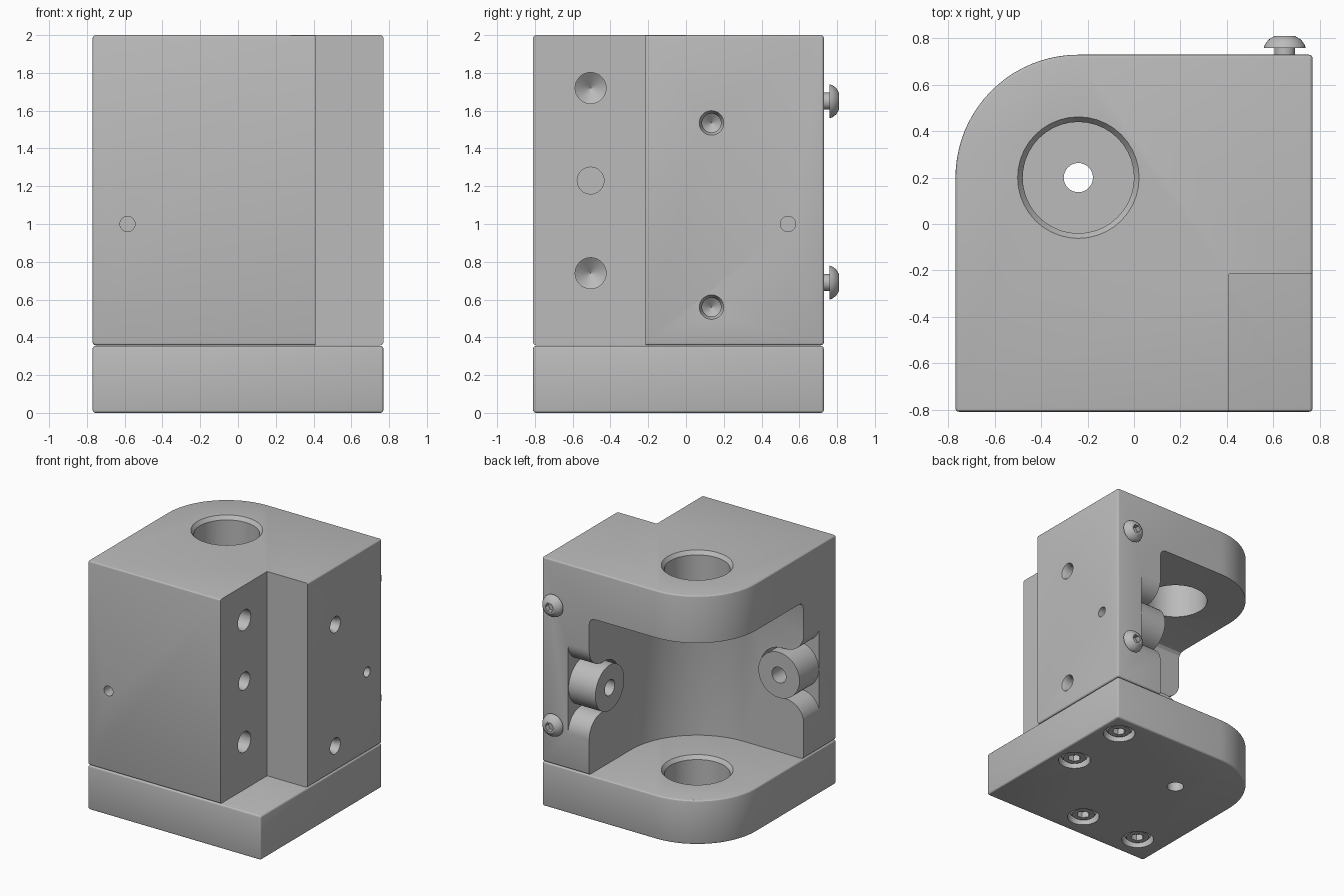
import bpy, bmesh
from math import cos, sin, pi
from mathutils import Vector

cube = bpy.data.objects.get("Cube")
if cube:
    bpy.data.objects.remove(cube, do_unlink=True)

GREY = (0.5, 0.5, 0.5, 1)
mat = bpy.data.materials.new("machined grey")
mat.use_nodes = True
mat.diffuse_color = GREY
bsdf = next(n for n in mat.node_tree.nodes if n.type == 'BSDF_PRINCIPLED')
bsdf.inputs["Base Color"].default_value = GREY

X, Y, Z = Vector((1, 0, 0)), Vector((0, 1, 0)), Vector((0, 0, 1))
XMIN, XMAX, YMIN, YMAX = -0.77, 0.77, -0.81, 0.73
BORE = (-0.24, 0.2)          # centre of the main bore and rounded corner
BASE_TOP, CEILING, TOP = 0.355, 1.62, 2.0


def finish(bm, name):
    bmesh.ops.remove_doubles(bm, verts=bm.verts, dist=1e-5)
    bmesh.ops.recalc_face_normals(bm, faces=bm.faces)
    me = bpy.data.meshes.new(name)
    bm.to_mesh(me)
    bm.free()
    me.materials.append(mat)
    ob = bpy.data.objects.new(name, me)
    bpy.context.collection.objects.link(ob)
    return ob


def prism(name, pts, place, t0, t1, bevel=0, pick=None):
    """Extrude a profile from t0 to t1; place(a, b, t) gives the 3D point."""
    bm = bmesh.new()
    lower = [bm.verts.new(place(a, b, t0)) for a, b in pts]
    upper = [bm.verts.new(place(a, b, t1)) for a, b in pts]
    bm.faces.new(lower)
    bm.faces.new(upper)
    for i in range(len(pts)):
        j = (i + 1) % len(pts)
        bm.faces.new((lower[i], lower[j], upper[j], upper[i]))
    bmesh.ops.recalc_face_normals(bm, faces=bm.faces)
    if bevel:
        edges = [e for e in bm.edges if e.calc_face_angle(0) > 0.5
                 and (pick is None or pick(e))]
        bmesh.ops.bevel(bm, geom=edges, offset=bevel, segments=3,
                        profile=0.5, affect='EDGES')
    return finish(bm, name)


def lathe(name, profile, origin, axis, sides=32):
    """Revolve (radius, height) pairs round an axis through origin."""
    bm = bmesh.new()
    turn = axis.to_track_quat('Z', 'Y')
    rings = []
    for r, h in profile:
        rings.append([bm.verts.new(Vector(origin) + turn @ Vector(
            (r * cos(2 * pi * i / sides), r * sin(2 * pi * i / sides), h)))
            for i in range(sides)])
    bm.faces.new(rings[0])
    bm.faces.new(rings[-1])
    for a, b in zip(rings, rings[1:]):
        for i in range(sides):
            j = (i + 1) % sides
            bm.faces.new((a[i], a[j], b[j], b[i]))
    bmesh.ops.dissolve_degenerate(bm, dist=1e-5, edges=bm.edges)
    return finish(bm, name)


def cut(ob, cutter):
    cutter.hide_render = True
    mod = ob.modifiers.new("cut", 'BOOLEAN')
    mod.operation, mod.solver, mod.object = 'DIFFERENCE', 'EXACT', cutter
    bpy.context.view_layer.objects.active = ob
    bpy.ops.object.modifier_apply(modifier=mod.name)
    bpy.data.objects.remove(cutter, do_unlink=True)


def drill(ob, origin, axis, r, depth, tip=0, sides=32):
    """Blind hole going along axis, with an optional drill point."""
    profile = [(r, -0.05), (r, depth)]
    if tip:
        profile.append((0.002, depth + tip))
    cut(ob, lathe("hole_cutter", profile, origin, axis, sides))


def smooth(ob):
    bpy.ops.object.select_all(action='DESELECT')
    ob.select_set(True)
    bpy.context.view_layer.objects.active = ob
    bpy.ops.object.shade_smooth_by_angle(angle=0.5)


def arc(cx, cy, r, a0, a1, n):
    return [(cx + r * cos(a0 + (a1 - a0) * i / n),
             cy + r * sin(a0 + (a1 - a0) * i / n)) for i in range(n + 1)]


def flat(a, b, t):
    return Vector((a, b, t))


# Footprint with one large rounded corner, shared by base and block
outline = [(XMIN, YMIN), (XMAX, YMIN), (XMAX, YMAX)]
outline += arc(*BORE, 0.53, pi / 2, pi, 20)
base = prism("base_plate", outline, flat, 0, BASE_TOP, 0.016)
block = prism("upper_block", outline, flat, BASE_TOP + 0.003, TOP, 0.016)

# Square notch at the front right corner of the block
notch = [(0.41, -1), (1, -1), (1, -0.215), (0.41, -0.215)]
cut(block, prism("notch_cutter", notch, flat, 0.2, 2.2))

# Open cavity under the top plate, rounded at its inner corner
room = [(0.35, 1.2), (-1.2, 1.2), (-1.2, -0.39)]
room += arc(*BORE, 0.59, -pi / 2, 0, 20)
cut(block, prism("cavity_cutter", room, flat, 0.2, CEILING, 0.05,
                 lambda e: all(v.co.z > 1 for v in e.verts)))

# Main bore: chamfered through the top plate, a pocket in the base
for part, z, depth in ((block, TOP, 0.6), (base, BASE_TOP, 0.25)):
    bore = [(0.262, -0.05), (0.262, 0), (0.24, 0.03), (0.24, depth)]
    cut(part, lathe("bore_cutter", bore, (*BORE, z), -Z, 40))
drill(base, (*BORE, 0), Z, 0.063, 0.2)

# Roller recesses: round inside, flaring out to the open face
flare = arc(0.03, 0.36, 0.16, -pi / 2, 0, 10)
recess = flare + [(0.3, 0.36), (0.3, -0.36)]
recess += [(a, -b) for a, b in reversed(flare)]
recess += arc(0, 0, 0.2, -pi / 2, -3 * pi / 2, 20)
cut(block, prism("recess_cutter", recess,
                 lambda a, b, t: Vector((t, 0.54 + a, 1 + b)), 0.2, 0.538))
cut(block, prism("recess_cutter", recess,
                 lambda a, b, t: Vector((-0.585 - a, t, 1 + b)), -0.59, -0.25))

# Rollers with a centre hole
for name, origin, axis in (("right_roller", (0.30, 0.54, 1), X),
                           ("front_roller", (-0.585, -0.345, 1), -Y)):
    roller = lathe(name, [(0.183, 0), (0.183, 0.25)], origin, axis, 40)
    drill(roller, origin, axis, 0.063, 0.2)
    smooth(roller)

# Axle holes seen from outside
drill(block, (XMAX, 0.54, 1), -X, 0.04, 0.1)
drill(block, (-0.585, YMIN, 1), Y, 0.04, 0.1)

# Mounting holes in the notch wall and stepped holes in the right side
for z, r, tip in ((1.72, 0.082, 0.06), (1.23, 0.071, 0), (0.74, 0.082, 0.06)):
    drill(block, (0.41, -0.505, z), -X, r, 0.25, tip)
for z in (1.535, 0.56):
    step = [(0.065, -0.05), (0.065, 0), (0.05, 0.03), (0.05, 0.16), (0.002, 0.2)]
    cut(block, lathe("step_cutter", step, (XMAX, 0.135, z), -X))

# Button head screws on the back
for name, z in (("upper_back_screw", 1.65), ("lower_back_screw", 0.69)):
    origin = (0.65, YMAX, z)
    button = [(0.045, -0.03), (0.045, 0.03), (0.09, 0.03), (0.085, 0.045),
              (0.07, 0.065), (0.045, 0.08)]
    screw = lathe(name, button, origin, Y)
    drill(screw, (0.65, 0.81, z), -Y, 0.036, 0.04, sides=6)
    smooth(screw)

# Countersunk socket screws underneath
for i, (x, y) in enumerate(((0.6, 0.54), (0.6, 0.015),
                            (0, -0.595), (-0.535, -0.595))):
    drill(base, (x, y, 0), Z, 0.12, 0.1)
    screw = lathe(f"bottom_screw_{i + 1}", [(0.085, 0.02), (0.1, 0.035), (0.1, 0.11)],
                  (x, y, 0), Z)
    drill(screw, (x, y, 0.02), Z, 0.05, 0.05, sides=6)
    smooth(screw)

smooth(base)
smooth(block)
